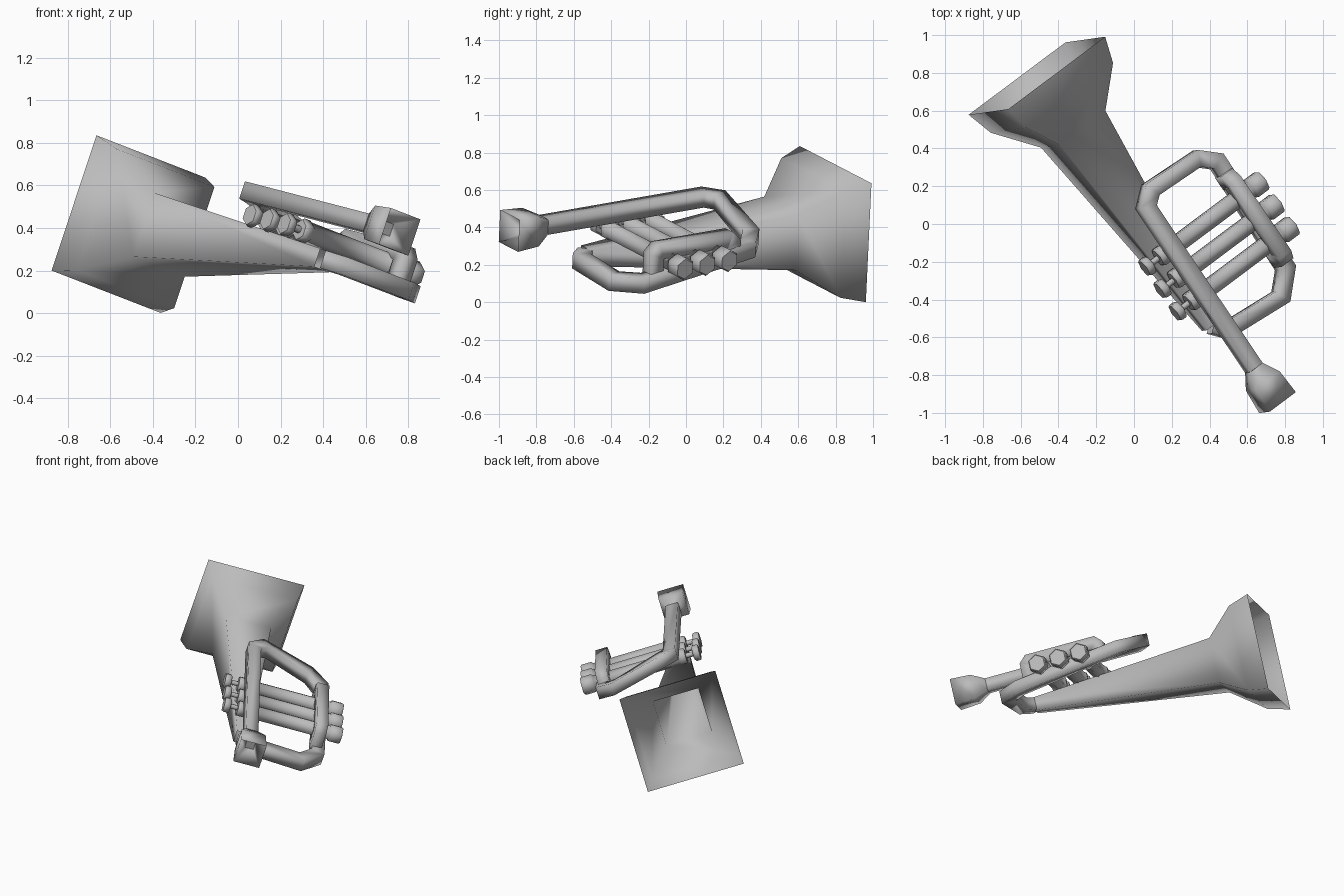
import bpy, bmesh, math
from mathutils import Vector

if "Cube" in bpy.data.objects:
    bpy.data.objects.remove(bpy.data.objects["Cube"])

# Instrument frame: s runs towards the bell, p along the valves, q across both
ORIGIN = Vector((-0.514, 0.785, 0.418))
D = Vector((-0.556, 0.819, 0.145)).normalized()
U = Vector((0.765, 0.572, -0.297)).normalized()
V = Vector((0.314, 0.045, 0.949)).normalized()

metal = bpy.data.materials.new("grey_metal")
metal.diffuse_color = (0.5, 0.5, 0.5, 1)
metal.use_nodes = True
metal.node_tree.nodes["Principled BSDF"].inputs["Base Color"].default_value = metal.diffuse_color


def finish(name, bm, caps=()):
    for f in bm.faces:
        f.smooth = f not in caps
    for v in bm.verts:
        s, p, q = v.co
        v.co = ORIGIN + D * s + U * p + V * q
    bmesh.ops.recalc_face_normals(bm, faces=bm.faces)
    me = bpy.data.meshes.new(name)
    bm.to_mesh(me)
    bm.free()
    me.materials.append(metal)
    ob = bpy.data.objects.new(name, me)
    bpy.context.collection.objects.link(ob)
    return ob


def skin(name, rings, close=(False, False)):
    """Bridge consecutive rings of points, optionally capping the ends."""
    bm = bmesh.new()
    vs = [[bm.verts.new(c) for c in r] for r in rings]
    n = len(vs[0])
    for a, b in zip(vs, vs[1:]):
        for i in range(n):
            j = (i + 1) % n
            bm.faces.new((a[i], a[j], b[j], b[i]))
    caps = [bm.faces.new(r) for r, c in zip((vs[0], vs[-1]), close) if c]
    return finish(name, bm, caps)


def square(c, side, up, h, k=1.0):
    return [c + side * (a * h * k) + up * (b * h)
            for a, b in ((-1, -1), (1, -1), (1, 1), (-1, 1))]


def pipe(name, path, h, up, close=(False, False)):
    """Square tube with mitred corners along a path."""
    pts, up = [Vector(c) for c in path], Vector(up)
    rings = []
    for i, c in enumerate(pts):
        t0 = (c - pts[max(i - 1, 0)]).normalized()
        t1 = (pts[min(i + 1, len(pts) - 1)] - c).normalized()
        t = (t0 + t1).normalized()
        cos_half = max(t.dot(t1 if t1.length else t0), 0.5)
        rings.append(square(c, t.cross(up).normalized(), up, h, 1 / cos_half))
    return skin(name, rings, close)


def straight(name, stations, q=None, close=(False, False)):
    """Square horn along s from (s, q, half size) stations."""
    return skin(name, [square(Vector((s, 0, q)), Vector((0, 1, 0)), Vector((0, 0, 1)), h)
                       for s, q, h in stations], close)


def lathe_valve(name, s, q, profile):
    """Six-sided turned part along p from (p, radius) pairs."""
    return skin(name, [[Vector((s + r * math.sin(k * math.pi / 3), p,
                                q + r * math.cos(k * math.pi / 3))) for k in range(6)]
                       for p, r in profile], (True, True))


H = 0.043   # tube half width
LEAD = 0.287

# Flared bell, open at the mouth
straight("bell", [(0, 0, 0.335), (-0.143, 0, 0.30), (-0.346, 0, 0.158),
                  (-1.62, 0.068, 0.045)])

# Tubing: rear bend, lower run, front bend, lead pipe
pipe("tubing", [(-1.62, 0, 0.068), (-1.69, 0.06, 0.07), (-1.72, 0.41, 0.07),
                (-1.61, 0.52, 0.075), (-0.92, 0.51, 0.165), (-0.84, 0.42, 0.19),
                (-0.81, 0.08, 0.285), (-0.87, 0.005, LEAD), (-1.905, 0, LEAD)],
     H, (0, 0, 1))

# Mouthpiece with hollow cup
straight("mouthpiece", [(-1.905, LEAD, H), (-1.99, LEAD, 0.083), (-2.13, LEAD, 0.09),
                        (-2.02, LEAD, 0.03)], close=(False, True))

# Slide bar bridging the valves
pipe("valve_slide", [(-1.53, 0.5, 0.10), (-1.53, 0.5, 0.215), (-1.505, 0.5, 0.24),
                     (-1.055, 0.5, 0.24), (-1.03, 0.5, 0.215), (-1.03, 0.5, 0.13)],
     0.04, (0, 1, 0), (True, True))

# Three valves with end caps, stems and buttons
for i in range(3):
    s, q = -1.145 - 0.145 * i, 0.172
    lathe_valve(f"valve_{i + 1}", s, q, [
        (-0.065, 0.05), (-0.055, 0.058), (-0.02, 0.058), (-0.015, 0.052),
        (0.575, 0.052), (0.58, 0.064), (0.65, 0.064), (0.66, 0.056)])
    lathe_valve(f"valve_stem_{i + 1}", s, q, [(-0.13, 0.018), (-0.06, 0.018)])
    lathe_valve(f"valve_button_{i + 1}", s, q, [
        (-0.16, 0.05), (-0.15, 0.056), (-0.125, 0.056), (-0.115, 0.045)])
